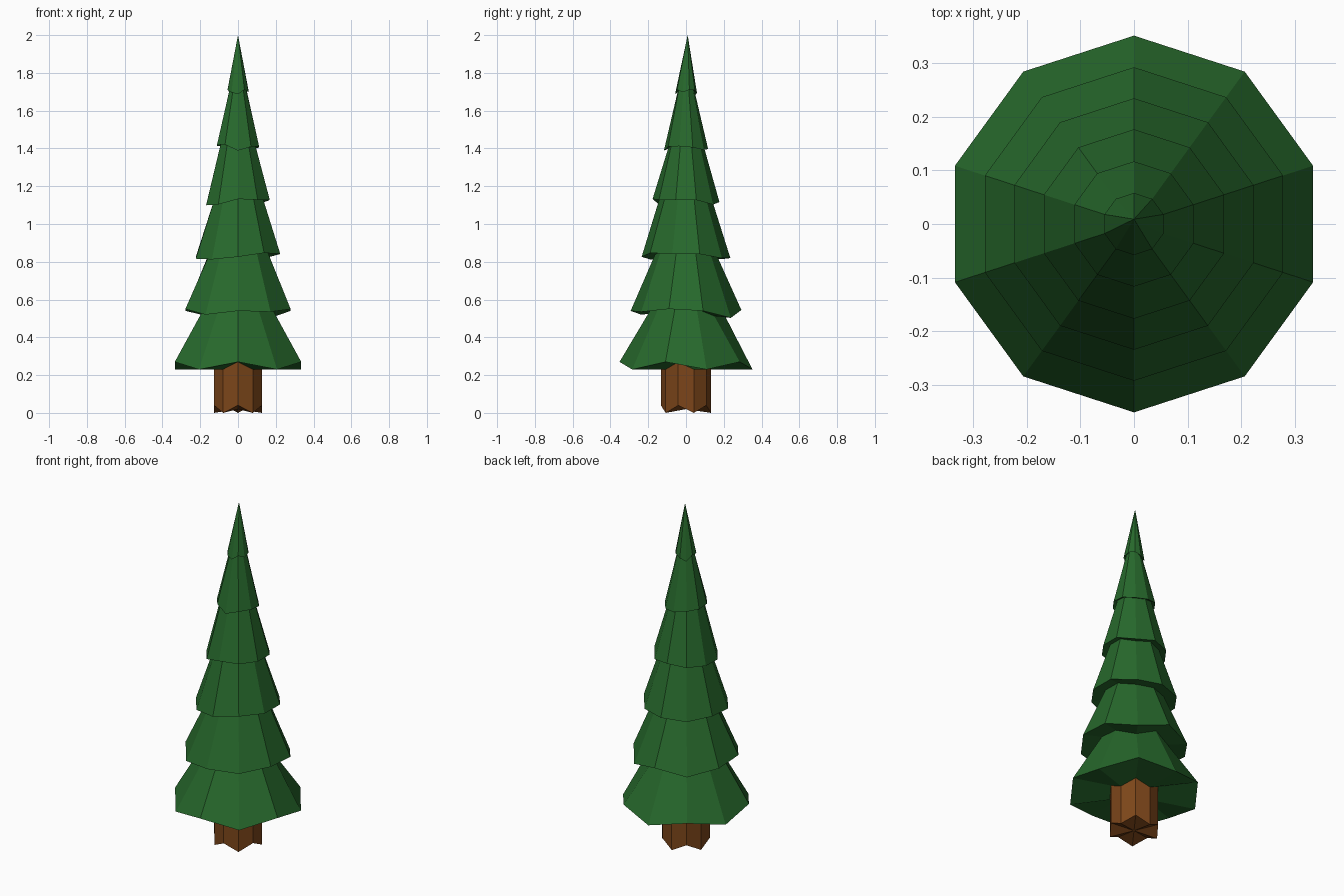
import bpy, bmesh, math, random

if "Cube" in bpy.data.objects:
    bpy.data.objects.remove(bpy.data.objects["Cube"])

random.seed(4)
N = 10


def material(name, color):
    m = bpy.data.materials.new(name)
    m.diffuse_color = color
    m.use_nodes = True
    m.node_tree.nodes["Principled BSDF"].inputs["Base Color"].default_value = m.diffuse_color
    return m


def ring(bm, r, heights):
    # ten-sided ring starting at the back (+y)
    return [bm.verts.new((r * math.cos(math.pi / 2 + k * math.tau / N),
                          r * math.sin(math.pi / 2 + k * math.tau / N), h))
            for k, h in enumerate(heights)]


def bridge(bm, a, b):
    for k in range(N):
        j = (k + 1) % N
        bm.faces.new((a[k], a[j], b[j], b[k]))


def fan(bm, a, point):
    tip = bm.verts.new(point)
    for k in range(N):
        bm.faces.new((a[k], a[(k + 1) % N], tip))


def finish(bm, name, mat):
    bmesh.ops.recalc_face_normals(bm, faces=bm.faces)
    mesh = bpy.data.meshes.new(name)
    bm.to_mesh(mesh)
    bm.free()
    mesh.materials.append(mat)
    bpy.context.collection.objects.link(bpy.data.objects.new(name, mesh))


def zigzag(low, high):
    return [high if k % 2 else low for k in range(N)]


green = material("needles", (0.02, 0.14, 0.025, 1))
brown = material("bark", (0.20, 0.06, 0.01, 1))

# trunk with a ragged foot
bm = bmesh.new()
foot = ring(bm, 0.133, zigzag(0.0, 0.04))
top = ring(bm, 0.133, zigzag(0.23, 0.27))
bridge(bm, foot, top)
fan(bm, foot, (0, 0, 0.02))
finish(bm, "trunk", brown)

# foliage: one skin of flared tiers with uneven rims
rim_radii = [0.352, 0.293, 0.235, 0.177, 0.117, 0.058]
neck_radii = [0.185, 0.165, 0.138, 0.095, 0.045]
rims = [zigzag(0.23, 0.27),
        [0.545, 0.515, 0.54, 0.55, 0.52, 0.54, 0.535, 0.55, 0.54, 0.503]]
for z in (0.83, 1.115, 1.405, 1.695):
    rims.append([z + random.uniform(-0.02, 0.02) for k in range(N)])

bm = bmesh.new()
previous = ring(bm, 0.133, zigzag(0.23, 0.27))
for i, (r, heights) in enumerate(zip(rim_radii, rims)):
    rim = ring(bm, r, heights)
    bridge(bm, previous, rim)
    if i < len(neck_radii):
        previous = ring(bm, neck_radii[i], [h + 0.01 for h in rims[i + 1]])
        bridge(bm, rim, previous)
    else:
        fan(bm, rim, (0, 0.009, 2.0))
finish(bm, "foliage", green)
